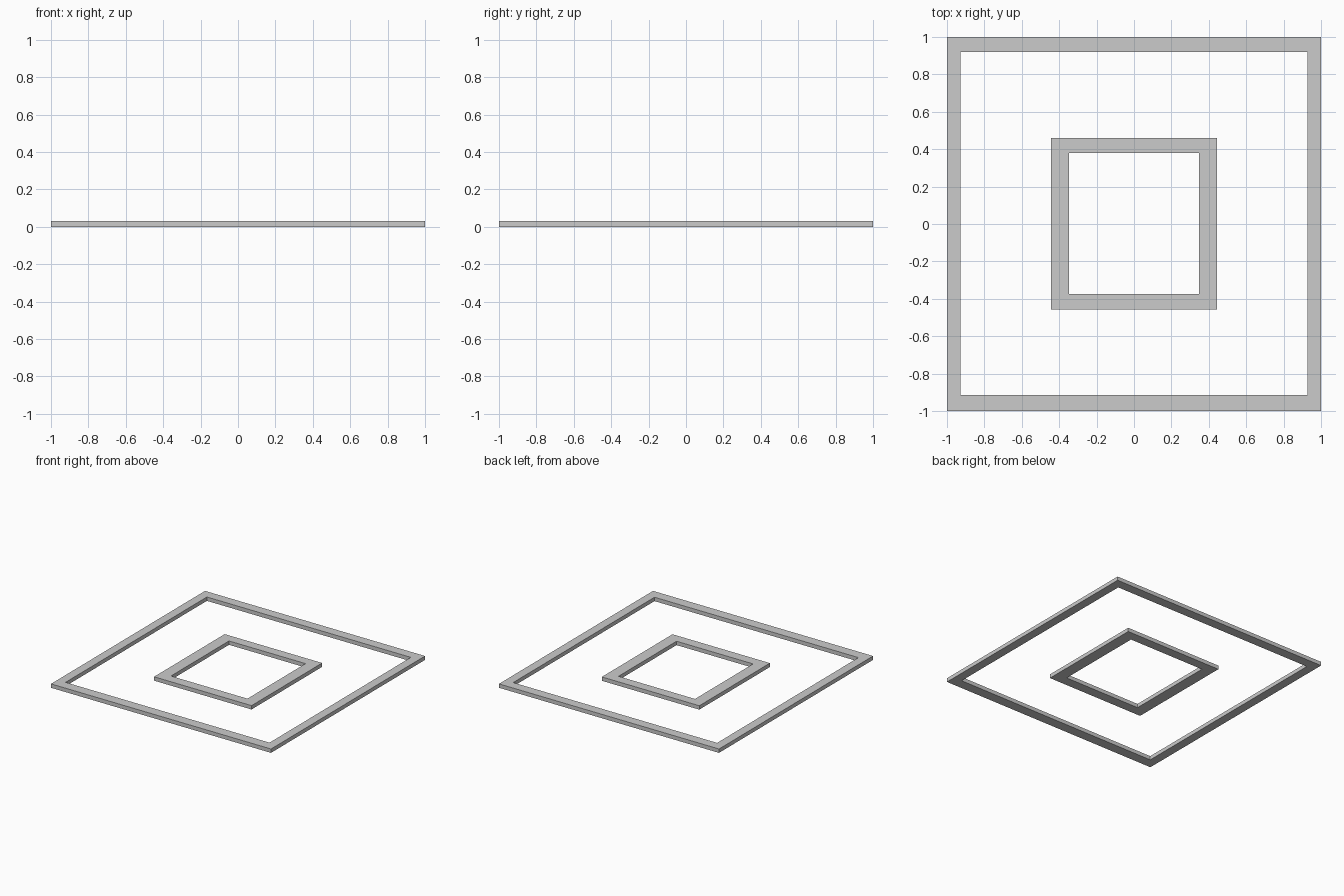
import bpy, bmesh

if "Cube" in bpy.data.objects:
    bpy.data.objects.remove(bpy.data.objects["Cube"])

HEIGHT = 0.032


def rect(x0, x1, y0, y1):
    return [(x0, y0), (x1, y0), (x1, y1), (x0, y1)]


def frame(name, outer, inner):
    """Closed rectangular frame: quad ring between two rectangles, extruded up."""
    bm = bmesh.new()
    o = [bm.verts.new((x, y, 0)) for x, y in rect(*outer)]
    i = [bm.verts.new((x, y, 0)) for x, y in rect(*inner)]
    ring = [bm.faces.new((o[k], o[(k + 1) % 4], i[(k + 1) % 4], i[k])) for k in range(4)]
    top = bmesh.ops.extrude_face_region(bm, geom=ring, use_keep_orig=True)["geom"]
    bmesh.ops.translate(bm, vec=(0, 0, HEIGHT),
                        verts=[v for v in top if isinstance(v, bmesh.types.BMVert)])
    bmesh.ops.recalc_face_normals(bm, faces=bm.faces)
    mesh = bpy.data.meshes.new(name)
    bm.to_mesh(mesh)
    bm.free()
    obj = bpy.data.objects.new(name, mesh)
    bpy.context.collection.objects.link(obj)


# Large border frame and the smaller frame lying inside it
frame("outer_frame", (-1, 1, -1, 1), (-0.927, 0.927, -0.915, 0.92))
frame("inner_frame", (-0.443, 0.443, -0.457, 0.46), (-0.348, 0.348, -0.374, 0.38))
